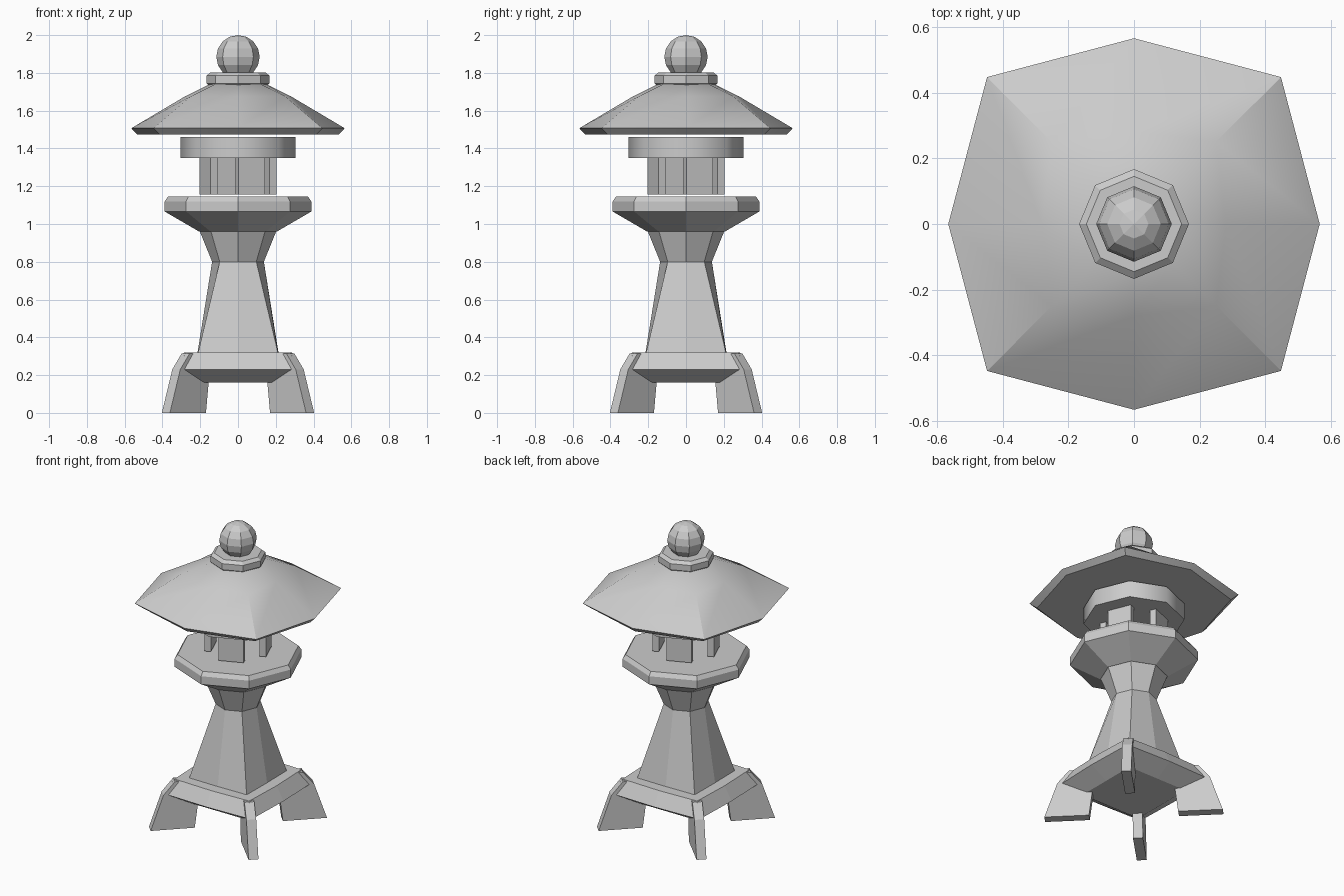
import bpy, bmesh
from math import cos, sin, pi, radians
from mathutils import Matrix

if "Cube" in bpy.data.objects:
    bpy.data.objects.remove(bpy.data.objects["Cube"])

D = cos(pi / 4)


def finish(name, bm, smooth=None):
    bmesh.ops.recalc_face_normals(bm, faces=bm.faces)
    me = bpy.data.meshes.new(name)
    bm.to_mesh(me)
    bm.free()
    ob = bpy.data.objects.new(name, me)
    bpy.context.collection.objects.link(ob)
    if smooth:
        bpy.ops.object.select_all(action='DESELECT')
        ob.select_set(True)
        bpy.context.view_layer.objects.active = ob
        bpy.ops.object.shade_smooth_by_angle(angle=radians(smooth))
    return ob


def loft(name, rings, smooth=None):
    """Eight-sided solid; each ring is (z, reach on axes, corner x=y reach)."""
    bm = bmesh.new()
    loops = []
    for z, axis, corner in rings:
        loop = []
        for i in range(8):
            r = axis if i % 2 == 0 else corner / D
            a = i * pi / 4
            loop.append(bm.verts.new((r * cos(a), r * sin(a), z)))
        loops.append(loop)
    for lo, hi in zip(loops, loops[1:]):
        for i in range(8):
            j = (i + 1) % 8
            bm.faces.new((lo[i], lo[j], hi[j], hi[i]))
    bm.faces.new(loops[0][::-1])
    bm.faces.new(loops[-1])
    return finish(name, bm, smooth)


def octa(z, r):
    return (z, r, r * D)


# Square base with sloped rim and undercut
loft("base", [(.16, .22, .22), (.23, .335, .325), (.32, .285, .275)])

# Four radial slab legs on the diagonals
leg_profile = [(.27, 0), (.54, 0), (.462, .23), (.392, .315), (.2, .315), (.25, .16)]
for k in range(4):
    bm = bmesh.new()
    sides = [[bm.verts.new((r, s * .03, z)) for r, z in leg_profile] for s in (-1, 1)]
    bm.faces.new(sides[0])
    bm.faces.new(sides[1][::-1])
    n = len(leg_profile)
    for i in range(n):
        j = (i + 1) % n
        bm.faces.new((sides[0][i], sides[1][i], sides[1][j], sides[0][j]))
    bm.transform(Matrix.Rotation(pi / 4 + k * pi / 2, 4, 'Z'))
    finish(f"leg_{k + 1}", bm)

# Column: square foot, octagonal waist, flared neck and platform
loft("column", [(.315, .215, .212), octa(.80, .137), octa(.97, .206)])
loft("platform", [octa(.96, .206), octa(1.066, .388), octa(1.12, .388), octa(1.146, .37)])

# Lamp chamber: four tangential slab posts under an octagonal ring
for k in range(4):
    bm = bmesh.new()
    bmesh.ops.create_cube(bm, size=1)
    bm.transform(Matrix.Rotation(radians(22.5) + k * pi / 2, 4, 'Z')
                 @ Matrix.Translation((.17, 0, 1.255))
                 @ Matrix.Diagonal((.04, .154, .2, 1)))
    finish(f"lamp_post_{k + 1}", bm)
loft("lamp_ring", [octa(1.35, .305), octa(1.46, .305)], 50)

# Roof with pointed corners, then the collar
loft("roof", [(1.475, .535, .415), (1.507, .565, .447),
              (1.676, .28, .25), (1.74, .15, .12)], 30)
loft("collar", [octa(1.73, .15), octa(1.745, .167), octa(1.785, .167), octa(1.803, .145)])

# Ball finial
bm = bmesh.new()
bmesh.ops.create_uvsphere(bm, u_segments=8, v_segments=8, radius=.115)
bm.transform(Matrix.Translation((0, 0, 1.885)))
finish("finial_ball", bm)
